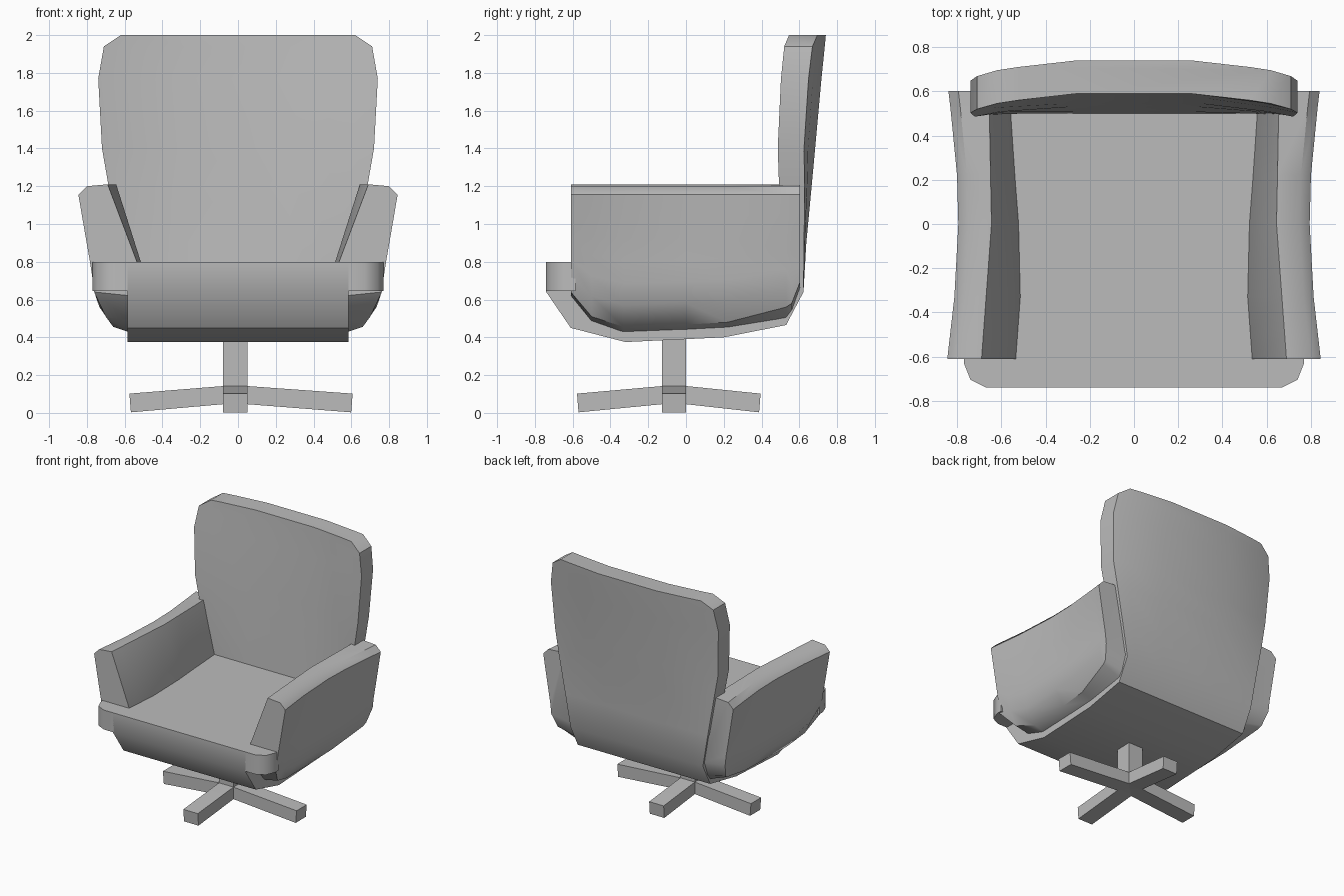
import bpy, bmesh, math

cube = bpy.data.objects.get("Cube")
if cube:
    bpy.data.objects.remove(cube, do_unlink=True)

GREY = (0.5, 0.5, 0.5, 1)
mat = bpy.data.materials.new("grey upholstery")
mat.use_nodes = True
mat.diffuse_color = GREY
mat.node_tree.nodes["Principled BSDF"].inputs["Base Color"].default_value = GREY


def interp(t, table):
    """Piecewise linear lookup in a list of (key, value), keys rising."""
    if t <= table[0][0]:
        return table[0][1]
    for (a, va), (b, vb) in zip(table, table[1:]):
        if t <= b:
            return va + (vb - va) * (t - a) / (b - a)
    return table[-1][1]


def loft(name, rings, angle=40, mirror=False):
    """Solid skinned through closed rings of equal length, capped at both ends."""
    bm = bmesh.new()
    rows = [[bm.verts.new(p) for p in ring] for ring in rings]
    n = len(rows[0])
    for a, b in zip(rows, rows[1:]):
        for i in range(n):
            j = (i + 1) % n
            bm.faces.new((a[i], a[j], b[j], b[i]))
    bm.faces.new(rows[0])
    bm.faces.new(rows[-1])
    bmesh.ops.recalc_face_normals(bm, faces=bm.faces)
    mesh = bpy.data.meshes.new(name)
    bm.to_mesh(mesh)
    bm.free()
    mesh.materials.append(mat)
    obj = bpy.data.objects.new(name, mesh)
    bpy.context.collection.objects.link(obj)
    bpy.ops.object.select_all(action='DESELECT')
    obj.select_set(True)
    bpy.context.view_layer.objects.active = obj
    bpy.ops.object.shade_smooth_by_angle(angle=math.radians(angle))
    if mirror:
        obj.modifiers.new("Mirror", 'MIRROR').use_mirror_merge = False
    return obj


# Seat and backrest: one shell, rows run from the front lip under the seat and up the back
COLUMNS = (-1, -0.85, -0.42, 0.42, 0.85, 1)
WRAP = [(0.3, 0), (0.6, 0.04), (0.73, 0.07)]


def shell_ring(width, outer, inner, curl=0):
    def side(point):
        y, z = point
        return [(c * width, y - curl * interp(abs(c * width), WRAP), z) for c in COLUMNS]
    return side(outer) + side(inner)[::-1]


SEAT = [(-0.74, 0.64, -0.74), (-0.61, 0.45, -0.6), (-0.32, 0.375, -0.32),
        (0.2, 0.4, 0.2), (0.53, 0.465, 0.47), (0.622, 0.64, 0.5)]
rings = [shell_ring(0.585, (y, z), (top_y, 0.8)) for y, z, top_y in SEAT]
for width, z in [(0.63, 0.9), (0.685, 1.2), (0.72, 1.4), (0.74, 1.77), (0.71, 1.94), (0.62, 2)]:
    rear = 0.62 + 0.094 * (z - 0.72)
    front = 0.5 + 0.075 * (z - 0.8)
    rings.append(shell_ring(width, (rear, z), (front, z), min(1, (z - 0.7) / 0.8)))
for ring in rings:
    ring[:] = [p for i, p in enumerate(ring)]
shell = loft("seat_and_backrest", rings)
# bring the inner column order back to a plain loop
shell.data.update()

# Cushion ears wrapping in front of the arms
EAR = [(0.58, -0.74), (0.67, -0.74), (0.74, -0.705), (0.77, -0.63), (0.77, -0.585), (0.58, -0.585)]
loft("cushion_ears", [[(x, y, z) for x, y in EAR] for z in (0.645, 0.8)], 50, mirror=True)

# Arms: flared sections swept from front to rear
FLARE = [(0.455, 0.66), (0.55, 0.73), (0.65, 0.765), (0.75, 0.775), (0.95, 0.81), (1.155, 0.845)]
WAIST = [(-0.61, 0), (-0.33, -0.032), (0, -0.05), (0.3, -0.042), (0.6, -0.005)]
INNER_TOP = [(-0.61, 0.69), (0, 0.645), (0.5, 0.655)]
INNER_LOW = [(-0.61, 0.535), (-0.2, 0.505), (0.03, 0.525), (0.5, 0.56)]


def arm_ring(y, edge, under):
    waist = interp(y, WAIST)
    inner = interp(y, INNER_LOW)
    ring = [(inner, y, 0.8), (interp(y, INNER_TOP), y, 1.21), (0.80 + waist, y, 1.2)]
    steps = 6
    for i in range(steps + 1):
        z = 1.155 + (edge - 1.155) * i / steps
        pull = max(0, min(1, (z - 0.65) / 0.5))
        ring.append((interp(z, FLARE) + waist * pull, y, z))
    ring.append((0.57, y, under))
    return ring


ARM = [(-0.61, 0.64, 0.62), (-0.5, 0.51, 0.485), (-0.33, 0.455, 0.425), (0, 0.467, 0.438),
       (0.22, 0.48, 0.45), (0.53, 0.56, 0.5), (0.56, 0.58, 0.54), (0.603, 0.69, 0.66)]
loft("arms", [arm_ring(*station) for station in ARM], mirror=True)

# Swivel post
CX, CY, HALF = -0.015, -0.063, 0.064


def square(z):
    return [(CX + sx * HALF, CY + sy * HALF, z) for sx, sy in ((-1, -1), (1, -1), (1, 1), (-1, 1))]


loft("post", [square(0.08), square(0.39)])

# Four drooping feet in a cross
for name, tip, along_x in [("left_foot", 0.607, True), ("right_foot", -0.575, True),
                           ("front_foot", -0.577, False), ("back_foot", 0.395, False)]:
    hub = CX if along_x else CY
    inset = math.copysign(0.008, tip)
    sections = [(hub, hub, 0.05, 0.145), (hub + inset * 8, hub + inset * 8, 0.046, 0.142),
                (tip, tip - inset, 0.003, 0.102)]
    rings = []
    for top, bottom, low, high in sections:
        ring = [(bottom, -HALF, low), (bottom, HALF, low), (top, HALF, high), (top, -HALF, high)]
        rings.append([(a, CY + b, z) if along_x else (CX + b, a, z) for a, b, z in ring])
    loft(name, rings)
